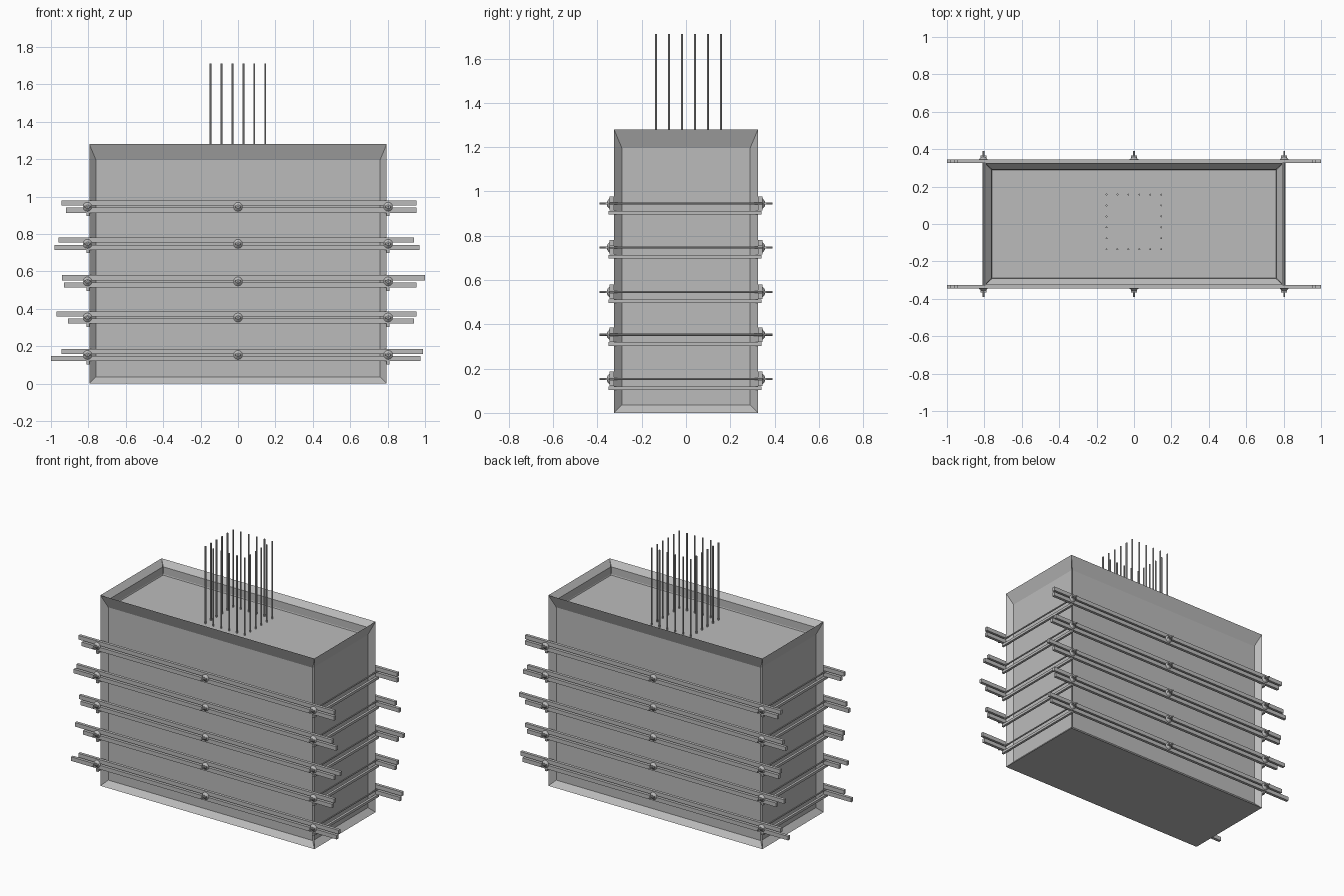
import bpy, bmesh
from math import pi
from mathutils import Matrix, Vector

cube = bpy.data.objects.get("Cube")
if cube:
    bpy.data.objects.remove(cube, do_unlink=True)

grey = bpy.data.materials.new("plain_grey")
grey.use_nodes = True
COLOUR = (0.5, 0.5, 0.5, 1)
grey.diffuse_color = COLOUR
grey.node_tree.nodes["Principled BSDF"].inputs["Base Color"].default_value = COLOUR


def finish(bm, name):
    mesh = bpy.data.meshes.new(name)
    bm.to_mesh(mesh)
    bm.free()
    mesh.materials.append(grey)
    obj = bpy.data.objects.new(name, mesh)
    bpy.context.collection.objects.link(obj)
    return obj


def add_box(bm, low, high):
    low, high = Vector(low), Vector(high)
    matrix = Matrix.Translation((low + high) / 2) @ Matrix.Diagonal((*(high - low), 1))
    bmesh.ops.create_cube(bm, size=1, matrix=matrix)


def add_cone(bm, centre, r1, r2, depth, turn=0, sides=8):
    # turn rotates the axis about x, away from vertical
    matrix = Matrix.Translation(centre) @ Matrix.Rotation(turn, 4, "X")
    bmesh.ops.create_cone(bm, cap_ends=True, segments=sides, radius1=r1,
                          radius2=r2, depth=depth, matrix=matrix)


HALF_X, HALF_Y, HEIGHT = 0.795, 0.325, 1.28
FLOOR = 1.19

# Formwork box: recessed side panels and a shallow open top
bm = bmesh.new()
add_box(bm, (-HALF_X, -HALF_Y, 0), (HALF_X, HALF_Y, HEIGHT))
bm.normal_update()
sides = [f for f in bm.faces if abs(f.normal.z) < 0.5]
top = [f for f in bm.faces if f.normal.z > 0.5]
bmesh.ops.inset_individual(bm, faces=sides, thickness=0.05, depth=-0.033)
bmesh.ops.inset_individual(bm, faces=top, thickness=0.05, depth=FLOOR - HEIGHT)
finish(bm, "formwork_box")

# Levels: tie height, upper rail ends, lower rail ends
LEVELS = [
    (0.153, (-0.945, 0.99), (-1.0, 0.975)),
    (0.353, (-0.97, 0.955), (-0.91, 0.94)),
    (0.546, (-0.94, 1.0), (-0.93, 0.955)),
    (0.747, (-0.96, 0.94), (-0.98, 0.97)),
    (0.945, (-0.945, 0.955), (-0.92, 0.955)),
]

for number, (z, upper, lower) in enumerate(LEVELS, 1):
    # Paired long rails on the front and back
    rails = bmesh.new()
    for y in (-0.335, 0.335):
        for (x0, x1), bottom in ((upper, z + 0.006), (lower, z - 0.032)):
            add_box(rails, (x0, y - 0.01, bottom), (x1, y + 0.01, bottom + 0.027))
    finish(rails, f"long_rails_{number}")

    # Short battens across the ends
    battens = bmesh.new()
    for x in (-0.803, 0.803):
        add_box(battens, (x - 0.008, -0.35, z - 0.05), (x + 0.008, 0.34, z - 0.033))
    finish(battens, f"end_battens_{number}")

    # Tie rods with a flared nut and small wings at each end
    ties = bmesh.new()
    for x in (-0.805, 0, 0.803):
        add_cone(ties, (x, 0, z), 0.005, 0.005, 0.78, pi / 2)
        for side in (-1, 1):
            add_cone(ties, (x, side * 0.351, z), 0.025, 0.01, 0.013,
                     -side * pi / 2, 12)
            y0, y1 = sorted((side * 0.345, side * 0.365))
            add_box(ties, (x - 0.016, y0, z - 0.004), (x + 0.016, y1, z + 0.004))
    finish(ties, f"tie_rods_{number}")

# Upright reinforcing bars around a square
bars = bmesh.new()
COUNT, STEP, TOP = 6, 0.0585, 1.71
for i in range(COUNT):
    for j in range(COUNT):
        if i in (0, COUNT - 1) or j in (0, COUNT - 1):
            x = -0.147 + i * STEP
            y = -0.135 + j * STEP
            add_cone(bars, (x, y, (FLOOR + TOP) / 2), 0.005, 0.005, TOP - FLOOR)
finish(bars, "reinforcing_bars")
